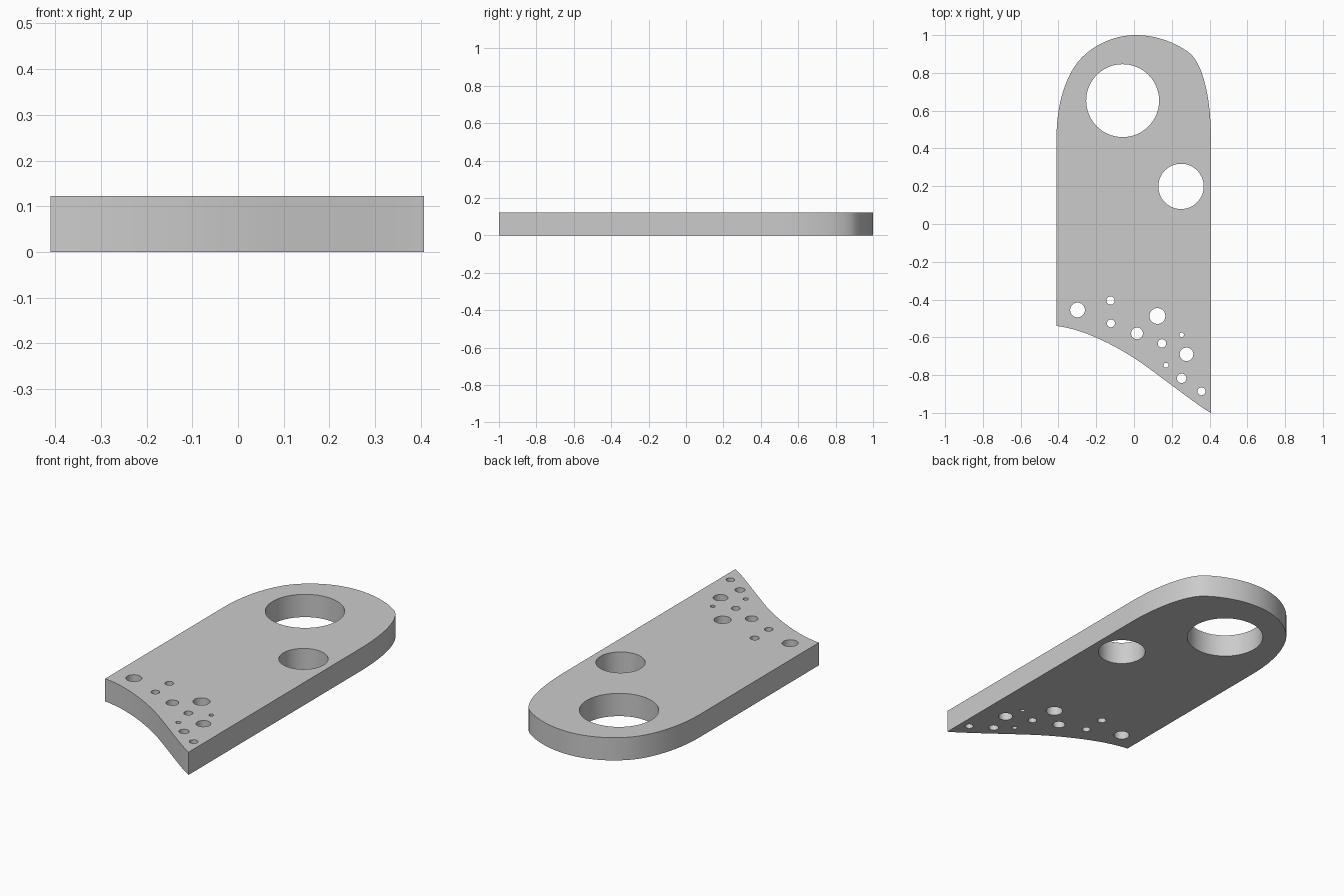
import bpy, bmesh

if "Cube" in bpy.data.objects:
    bpy.data.objects.remove(bpy.data.objects["Cube"])

THICK = 0.122

curve = bpy.data.curves.new("plate", 'CURVE')
curve.dimensions = '2D'
curve.fill_mode = 'BOTH'
curve.extrude = THICK / 2
curve.resolution_u = 16


def add_loop(knots):
    """Closed bezier loop from (left handle, point, right handle) knots."""
    s = curve.splines.new('BEZIER')
    s.bezier_points.add(len(knots) - 1)
    s.use_cyclic_u = True
    for bp, (l, p, r) in zip(s.bezier_points, knots):
        bp.handle_left_type = bp.handle_right_type = 'FREE'
        bp.co = (*p, 0)
        bp.handle_left = (*l, 0)
        bp.handle_right = (*r, 0)


def add_hole(x, y, r):
    k = r * 0.5523
    add_loop([((x + r * c + k * s, y + r * s - k * c),
               (x + r * c, y + r * s),
               (x + r * c - k * s, y + r * s + k * c))
              for c, s in ((1, 0), (0, 1), (-1, 0), (0, -1))])


# Plate outline: straight sides, domed end, slanted S-curve end
add_loop([
    ((-0.23, -0.56), (-0.41, -0.54), (-0.41, -0.2)),
    ((-0.41, 0.2), (-0.41, 0.46), (-0.41, 0.64)),
    ((-0.36, 0.77), (-0.307, 0.845), (-0.24, 0.935)),
    ((-0.12, 1.0), (0.01, 1.0), (0.13, 1.0)),
    ((0.24, 0.95), (0.30, 0.90), (0.37, 0.835)),
    ((0.407, 0.65), (0.407, 0.46), (0.407, 0.0)),
    ((0.407, -0.5), (0.407, -1.0), (0.35, -0.97)),
    ((0.18, -0.837), (0.08, -0.765), (-0.02, -0.69)),
])

# Two large holes, then the scattered small ones
for hole in [(-0.06, 0.653, 0.193), (0.249, 0.199, 0.12),
             (-0.299, -0.455, 0.039), (-0.124, -0.405, 0.022),
             (-0.122, -0.526, 0.021), (0.016, -0.579, 0.031),
             (0.124, -0.487, 0.042), (0.148, -0.632, 0.022),
             (0.252, -0.587, 0.012), (0.278, -0.69, 0.036),
             (0.17, -0.748, 0.013), (0.252, -0.817, 0.025),
             (0.357, -0.886, 0.021)]:
    add_hole(*hole)

plate = bpy.data.objects.new("perforated_plate", curve)
bpy.context.collection.objects.link(plate)
plate.location.z = THICK / 2
bpy.context.view_layer.objects.active = plate
plate.select_set(True)
bpy.ops.object.convert(target='MESH')
plate = bpy.context.object

# Weld walls to caps and shade
bm = bmesh.new()
bm.from_mesh(plate.data)
bmesh.ops.remove_doubles(bm, verts=bm.verts, dist=1e-5)
bmesh.ops.recalc_face_normals(bm, faces=bm.faces)
bm.to_mesh(plate.data)
bm.free()
bpy.ops.object.shade_smooth_by_angle()
